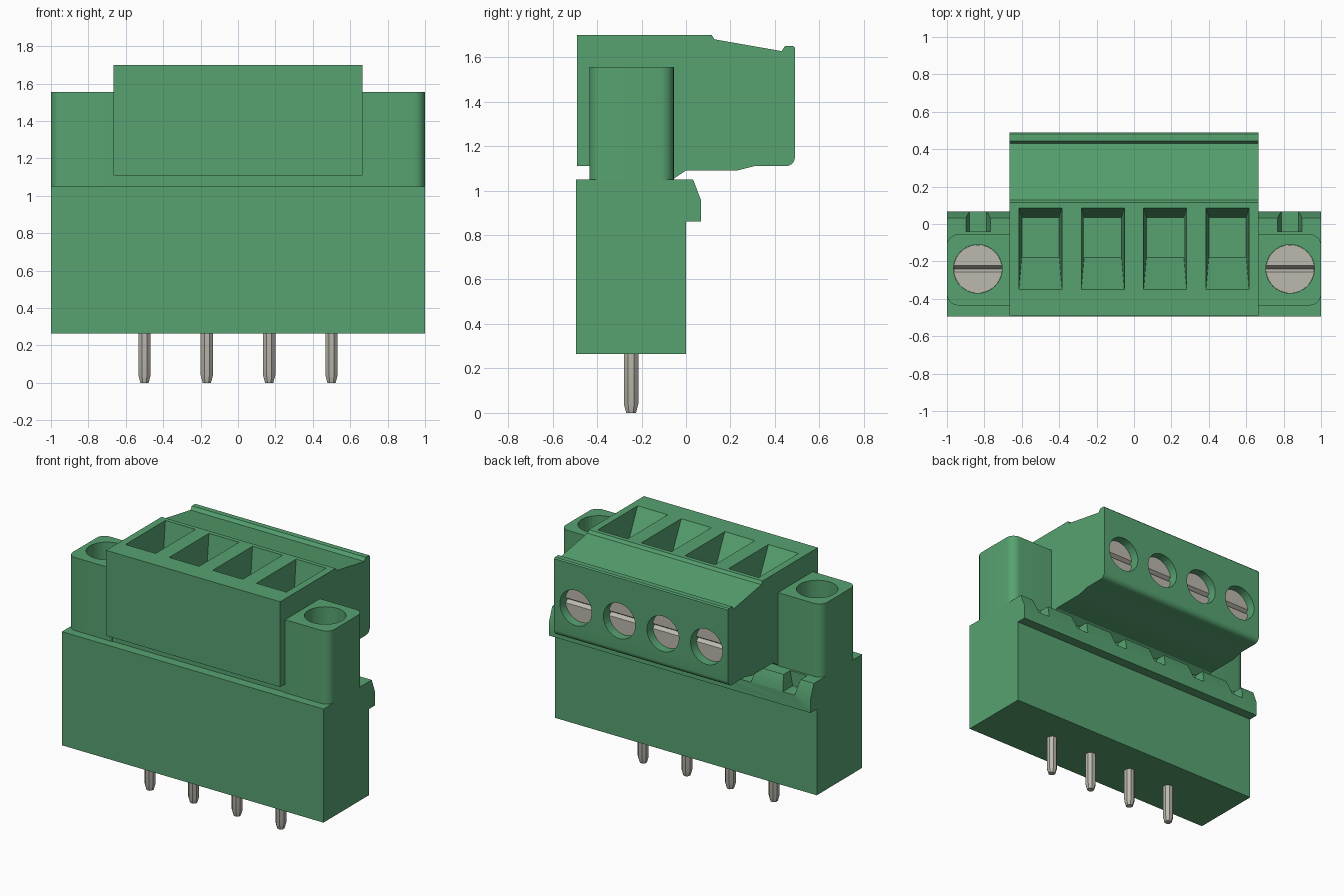
import bpy
import bmesh
from math import cos, sin, pi, radians

old = bpy.data.objects.get("Cube")
if old:
    bpy.data.objects.remove(old, do_unlink=True)


def material(name, colour):
    m = bpy.data.materials.new(name)
    m.use_nodes = True
    m.diffuse_color = (*colour, 1)
    m.node_tree.nodes["Principled BSDF"].inputs["Base Color"].default_value = (*colour, 1)
    return m


GREEN = material("green plastic", (0.095, 0.365, 0.165))
METAL = material("grey metal", (0.50, 0.48, 0.42))

PITCH = 1 / 3
POLES = [(i - 1.5) * PITCH for i in range(4)]
NOTCHES = [(i - 2.5) * PITCH for i in range(6)]
EAR_X, EAR_Y = 0.835, -0.24
PLUG_X = 0.665


def loft(bm, rings):
    """Closed solid through matching rings of points."""
    vs = [[bm.verts.new(p) for p in ring] for ring in rings]
    n = len(vs[0])
    for a, b in zip(vs, vs[1:]):
        for i in range(n):
            j = (i + 1) % n
            bm.faces.new((a[i], a[j], b[j], b[i]))
    bm.faces.new(vs[0][::-1])
    bm.faces.new(vs[-1])


def rect(x, hw, y0, y1, z):
    return [(x - hw, y0, z), (x + hw, y0, z), (x + hw, y1, z), (x - hw, y1, z)]


def profile_x(bm, pts, x0, x1):
    """Extrude a (y, z) outline along x."""
    loft(bm, [[(x, y, z) for y, z in pts] for x in (x0, x1)])


def circle(x, y, z, r, axis, n=40):
    ring = [(r * cos(2 * pi * i / n), r * sin(2 * pi * i / n)) for i in range(n)]
    if axis == "z":
        return [(x + a, y + b, z) for a, b in ring]
    return [(x + a, y, z + b) for a, b in ring]


def finish(name, bm, mat, smooth=True):
    bmesh.ops.recalc_face_normals(bm, faces=bm.faces)
    me = bpy.data.meshes.new(name)
    bm.to_mesh(me)
    bm.free()
    me.materials.append(mat)
    ob = bpy.data.objects.new(name, me)
    bpy.context.collection.objects.link(ob)
    if smooth:
        shade(ob)
    return ob


def select(ob):
    bpy.ops.object.select_all(action="DESELECT")
    ob.select_set(True)
    bpy.context.view_layer.objects.active = ob


def shade(ob):
    select(ob)
    bpy.ops.object.shade_smooth_by_angle(angle=radians(25))


def cut(ob, bm):
    cutter = finish("cutter", bm, ob.data.materials[0], smooth=False)
    cutter.hide_render = True
    select(ob)
    mod = ob.modifiers.new("cut", "BOOLEAN")
    mod.operation, mod.solver, mod.object = "DIFFERENCE", "EXACT", cutter
    bpy.ops.object.modifier_apply(modifier=mod.name)
    bpy.data.objects.remove(cutter, do_unlink=True)
    shade(ob)


# Header housing with the latching lip along its back
bm = bmesh.new()
profile_x(bm, [(-0.495, 0.265), (0, 0.265), (0, 0.86), (0.068, 0.86),
               (0.068, 0.955), (0.032, 1.05), (-0.495, 1.05)], -1, 1)
housing = finish("header_housing", bm, GREEN)

# Tapered notches in the lip
bm = bmesh.new()
for x in NOTCHES:
    loft(bm, [rect(x, 0.045, -0.04, 0.1, 0.95), rect(x, 0.065, -0.04, 0.1, 1.051)])
cut(housing, bm)

# Plug body with rounded lower back corner
corner = [(0.45 + 0.04 * cos(a), 1.15 - 0.04 * sin(a))
          for a in (i * pi / 12 for i in range(7))]
bm = bmesh.new()
profile_x(bm, [(-0.49, 1.11), (-0.49, 1.70), (0.115, 1.70), (0.128, 1.68),
               (0.43, 1.627), (0.445, 1.65), (0.482, 1.65), (0.49, 1.642)] + corner +
          [(0.31, 1.11), (0.23, 1.09), (0, 1.09), (-0.06, 1.05),
           (-0.43, 1.05), (-0.43, 1.11)], -PLUG_X, PLUG_X)
plug = finish("plug_body", bm, GREEN)

# Wire funnels in the top and screw holes in the back
bm = bmesh.new()
for x in POLES:
    loft(bm, [rect(x, 0.10, -0.18, 0.035, 1.40), rect(x, 0.115, -0.35, 0.085, 1.70),
              rect(x, 0.115, -0.35, 0.085, 1.75)])
cut(plug, bm)
bm = bmesh.new()
for x in POLES:
    loft(bm, [circle(x, y, 1.345, 0.122, "y") for y in (0.40, 0.6)])
cut(plug, bm)


def screw(name, x, y, z, r, axis):
    """Screw head with a V-shaped driver slot running along x."""
    depth, half = 0.025, 0.017
    bm = bmesh.new()
    if axis == "z":
        loft(bm, [circle(x, y, h, r, axis) for h in (z - 0.1, z)])
        slot = [(y - half, z), (y, z - depth), (y + half, z), (y + half, z + 0.02), (y - half, z + 0.02)]
    else:
        loft(bm, [circle(x, h, z, r, axis) for h in (y - 0.1, y)])
        slot = [(y, z - half), (y - depth, z), (y, z + half), (y + 0.02, z + half), (y + 0.02, z - half)]
    head = finish(name, bm, METAL)
    bm = bmesh.new()
    profile_x(bm, slot, x - r - 0.05, x + r + 0.05)
    cut(head, bm)


# Mounting ears with rounded outer corners, bored for the fixing screws
for side, sign in (("left", 1), ("right", -1)):
    r = 0.06
    outline = [(PLUG_X - 0.005, -0.435)]
    for cy, start in ((-0.435 + r, -pi / 2), (-0.055 - r, 0)):
        for i in range(9):
            a = start + i * pi / 16
            outline.append((1 - r + r * cos(a), cy + r * sin(a)))
    outline.append((PLUG_X - 0.005, -0.055))
    bm = bmesh.new()
    loft(bm, [[(sign * x, y, z) for x, y in outline] for z in (1.045, 1.555)])
    ear = finish(side + "_ear", bm, GREEN)
    bm = bmesh.new()
    loft(bm, [circle(sign * EAR_X, EAR_Y, z, 0.13, "z") for z in (1.1, 1.6)])
    cut(ear, bm)
    screw(side + "_fixing_screw", sign * EAR_X, EAR_Y, 1.2, 0.129, "z")

# Clamp screws and solder pins, one for each pole
for i, x in enumerate(POLES, 1):
    screw(f"clamp_screw_{i}", x, 0.43, 1.345, 0.121, "y")
    bm = bmesh.new()
    rings = []
    for z, h in ((0, 0.022), (0.04, 0.0325), (0.28, 0.0325)):
        rad = h / cos(pi / 8)
        rings.append([(x + rad * cos(a), -0.247 + rad * sin(a), z)
                      for a in (pi / 8 + k * pi / 4 for k in range(8))])
    loft(bm, rings)
    finish(f"solder_pin_{i}", bm, METAL)
